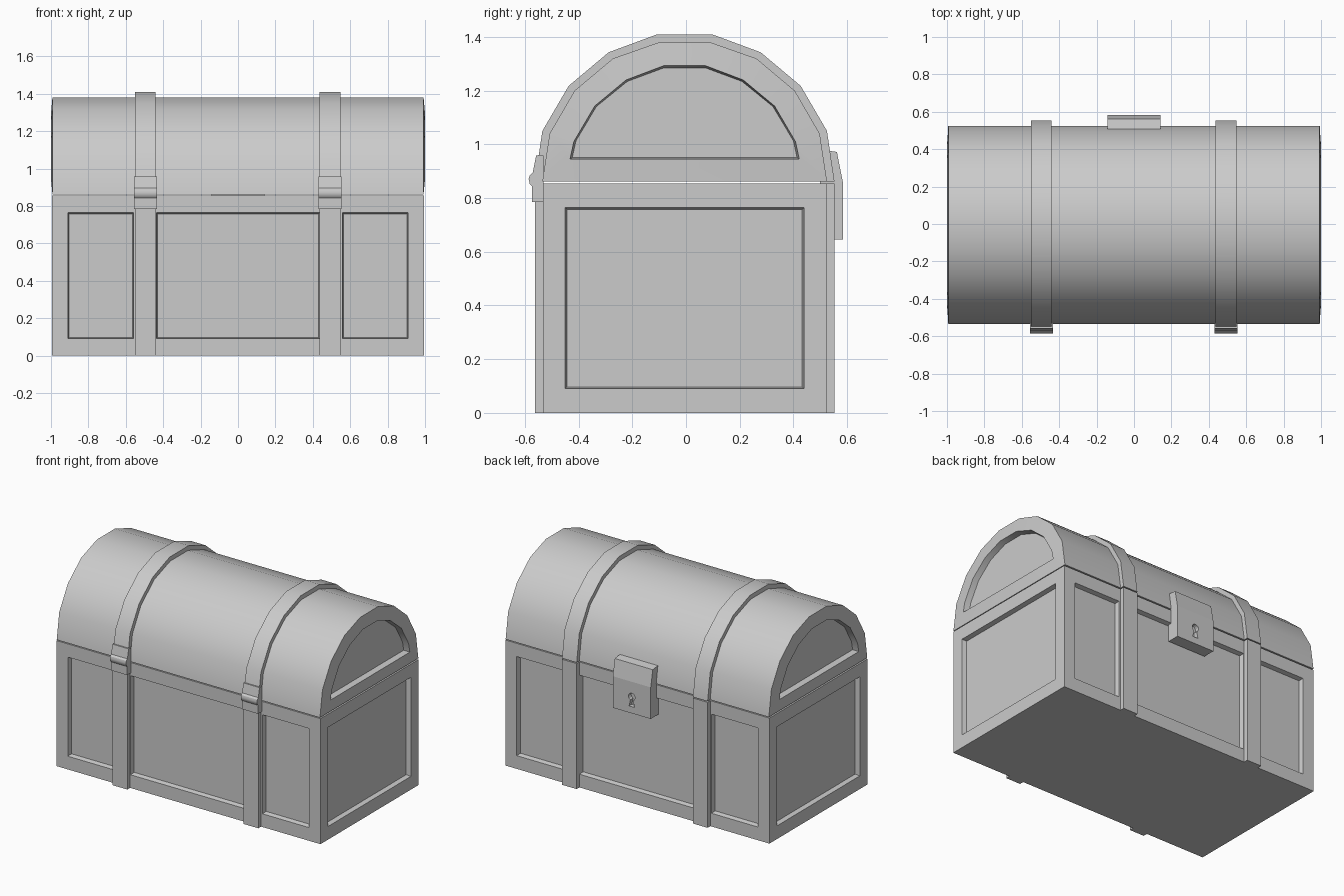
import bpy, bmesh, math
from mathutils import Vector

if "Cube" in bpy.data.objects:
    bpy.data.objects.remove(bpy.data.objects["Cube"])

CY = -0.005            # depth centre of the chest body
BODY_TOP, LID_BOTTOM = 0.855, 0.862


def finish(name, bm, smooth=False):
    bmesh.ops.recalc_face_normals(bm, faces=bm.faces)
    mesh = bpy.data.meshes.new(name)
    bm.to_mesh(mesh)
    bm.free()
    ob = bpy.data.objects.new(name, mesh)
    bpy.context.collection.objects.link(ob)
    if smooth:
        bpy.ops.object.select_all(action='DESELECT')
        ob.select_set(True)
        bpy.context.view_layer.objects.active = ob
        bpy.ops.object.shade_smooth_by_angle(angle=math.radians(30))
    return ob


def loft(name, rings, smooth=False):
    """Join equal-length rings of points and cap both ends."""
    bm = bmesh.new()
    loops = [[bm.verts.new(p) for p in ring] for ring in rings]
    n = len(loops[0])
    for a, b in zip(loops, loops[1:]):
        for i in range(n):
            j = (i + 1) % n
            bm.faces.new((a[i], a[j], b[j], b[i]))
    bm.faces.new(loops[0])
    bm.faces.new(loops[-1])
    return finish(name, bm, smooth)


def at_x(profile, x):
    return [(x, y, z) for y, z in profile]


def extrude_x(name, profile, x0, x1, smooth=False):
    return loft(name, [at_x(profile, x0), at_x(profile, x1)], smooth)


def arch(half):
    """Mirror a half profile (bottom to top) into a full arch."""
    return [(CY + y, z) for y, z in half] + [(CY - y, z) for y, z in reversed(half)]


# Body: box cut into panels, panels sunk with sloped edges
bm = bmesh.new()
bmesh.ops.create_cube(bm, size=1)
for v in bm.verts:
    v.co = Vector((v.co.x * 1.99, CY + v.co.y * 1.056, (v.co.z + 0.5) * BODY_TOP))
cuts = [((0, 0, z), (0, 0, 1)) for z in (0.09, 0.765)]
cuts += [((s * x, 0, 0), (1, 0, 0)) for x in (0.437, 0.558, 0.91) for s in (-1, 1)]
cuts += [((0, CY + s * 0.445, 0), (0, 1, 0)) for s in (-1, 1)]
for co, no in cuts:
    bmesh.ops.bisect_plane(bm, geom=bm.verts[:] + bm.edges[:] + bm.faces[:],
                           plane_co=co, plane_no=no)
bm.normal_update()
panels = []
for f in bm.faces:
    c, n = f.calc_center_median(), f.normal
    if 0.09 < c.z < 0.765:
        side = abs(n.x) > 0.9 and abs(c.y - CY) < 0.44
        ax = abs(c.x)
        front = abs(n.y) > 0.9 and ax < 0.9 and not 0.437 < ax < 0.558
        if side or front:
            panels.append(f)
bmesh.ops.inset_individual(bm, faces=panels, thickness=0.01, depth=-0.03)
finish("body", bm)

# Lid: faceted barrel with sunken arched ends
outer = arch([(0.53, LID_BOTTOM), (0.503, 1.04), (0.41, 1.2), (0.267, 1.32), (0.096, 1.38)])
rim = arch([(0.427, 0.945), (0.413, 1.01), (0.335, 1.143), (0.218, 1.24), (0.078, 1.293)])
floor = [(CY + (y - CY) * 0.98, 1.1 + (z - 1.1) * 0.96) for y, z in rim]
loft("lid", [at_x(floor, -0.96), at_x(rim, -1.0), at_x(outer, -0.992),
             at_x(outer, 0.992), at_x(rim, 1.0), at_x(floor, 0.96)], True)

# Straps and hinges
band_out = arch([(0.558, LID_BOTTOM), (0.53, 1.05), (0.432, 1.218), (0.283, 1.343), (0.102, 1.41)])
band_in = [(CY + (y - CY) * 0.98, LID_BOTTOM + (z - LID_BOTTOM) * 0.98) for y, z in outer]
band = band_out + band_in[::-1]
hinge = [(-0.53, 0.958), (-0.558, 0.958), (-0.571, 0.895), (-0.582, 0.885), (-0.586, 0.871),
         (-0.582, 0.853), (-0.573, 0.843), (-0.573, 0.785), (-0.53, 0.785)]
for label, x in (("left", -0.495), ("right", 0.492)):
    extrude_x(label + "_lid_strap", band, x - 0.055, x + 0.055, True)
    for face, s in (("front", -1), ("back", 1)):
        y0, y1 = CY + s * 0.52, CY + s * 0.558
        extrude_x(f"{label}_{face}_body_strap",
                  [(y0, 0), (y1, 0), (y1, BODY_TOP), (y0, BODY_TOP)], x - 0.055, x + 0.055)
    extrude_x(label + "_hinge", hinge, x - 0.061, x + 0.061, True)

# Lock plate with a keyhole
lock = extrude_x("lock", [(0.5, 0.645), (0.584, 0.645), (0.584, 0.86), (0.562, 0.972),
                          (0.5, 0.98)], -0.143, 0.143)
hole = [(0.025 * math.cos(a), 0.757 + 0.025 * math.sin(a))
        for a in (math.radians(-65 + i * 310 / 11) for i in range(12))]
hole += [(-0.02, 0.69), (0.02, 0.69)]
cutter = loft("keyhole_cutter", [[(x, y, z) for x, z in hole] for y in (0.555, 0.62)])
cutter.hide_render = True
cutter.hide_set(True)
mod = lock.modifiers.new("keyhole", 'BOOLEAN')
mod.object = cutter
mod.operation = 'DIFFERENCE'
mod.solver = 'EXACT'
